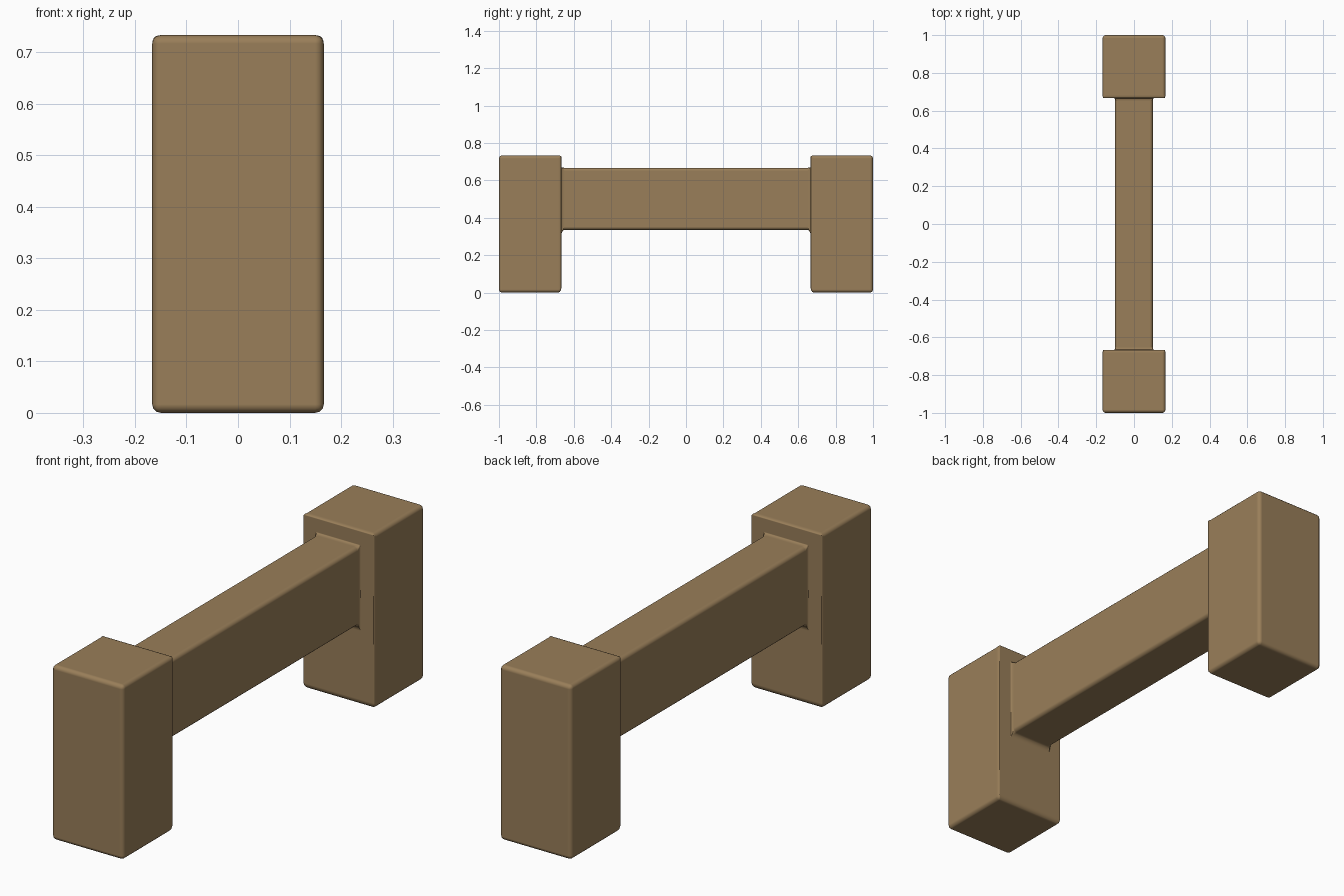
import bpy, bmesh
from mathutils import Vector

if "Cube" in bpy.data.objects:
    bpy.data.objects.remove(bpy.data.objects["Cube"])

# Half of the model: one end post, with the beam growing out of its inner face
bm = bmesh.new()
bmesh.ops.create_cube(bm, size=1)
for v in bm.verts:
    v.co = Vector((v.co.x * 0.333, 0.8333 + v.co.y * 0.3333, (v.co.z + 0.5) * 0.733))

# Inset the inner face and shape it to the beam section
inner = min(bm.faces, key=lambda f: f.calc_center_median().y)
bmesh.ops.inset_region(bm, faces=[inner], thickness=0.06)
for v in inner.verts:
    v.co.x = 0.1 if v.co.x > 0 else -0.1
    v.co.z = 0.667 if v.co.z > 0.366 else 0.335

# Beam runs to the middle, left open for the mirror
new = bmesh.ops.extrude_face_region(bm, geom=[inner])["geom"]
for v in (g for g in new if isinstance(g, bmesh.types.BMVert)):
    v.co.y = 0
cap = [g for g in new if isinstance(g, bmesh.types.BMFace)]
if inner.is_valid:
    cap.append(inner)
bmesh.ops.delete(bm, geom=cap, context='FACES_ONLY')
bmesh.ops.recalc_face_normals(bm, faces=bm.faces)
for f in bm.faces:
    f.smooth = True

mesh = bpy.data.meshes.new("posts_and_beam")
bm.to_mesh(mesh)
bm.free()
obj = bpy.data.objects.new("posts_and_beam", mesh)
bpy.context.collection.objects.link(obj)

# Mirror to the other end, then round every edge and the joints
mirror = obj.modifiers.new("mirror", 'MIRROR')
mirror.use_axis = (False, True, False)
bevel = obj.modifiers.new("rounded_edges", 'BEVEL')
bevel.width = 0.0167
bevel.segments = 3
bevel.limit_method = 'ANGLE'
bevel.harden_normals = True

# Tan material
mat = bpy.data.materials.new("tan")
mat.diffuse_color = (0.32, 0.21, 0.1, 1)
mat.use_nodes = True
mat.node_tree.nodes["Principled BSDF"].inputs["Base Color"].default_value = mat.diffuse_color
mesh.materials.append(mat)
